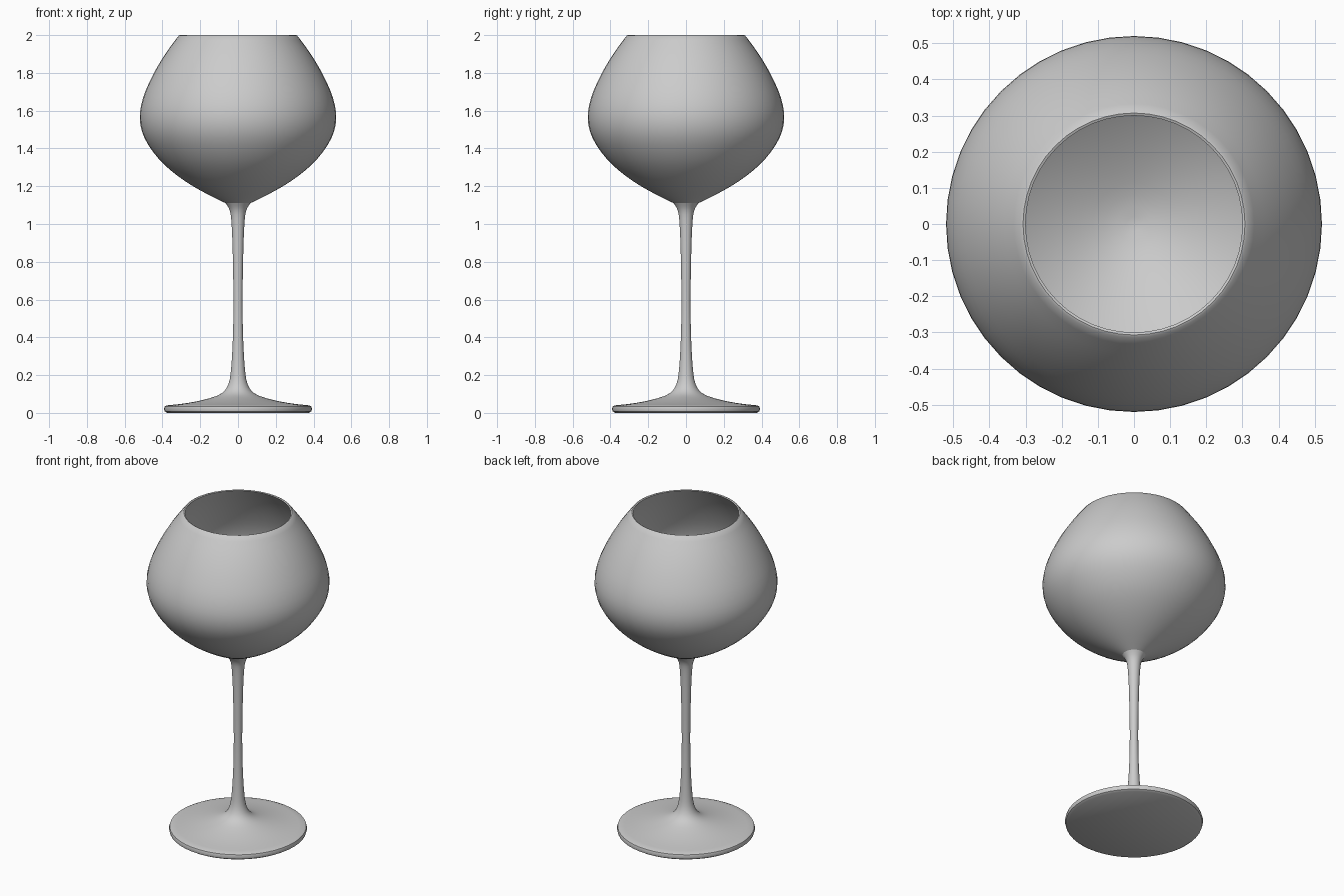
import bpy, bmesh, math

if "Cube" in bpy.data.objects:
    bpy.data.objects.remove(bpy.data.objects["Cube"])

SIDES = 48

glass = bpy.data.materials.new("pale grey glass")
glass.diffuse_color = (0.6, 0.6, 0.6, 1)
glass.use_nodes = True
glass.node_tree.nodes["Principled BSDF"].inputs["Base Color"].default_value = glass.diffuse_color


def smooth_curve(pts, steps=3):
    """Catmull-Rom curve through the (radius, height) points."""
    out = []
    for i in range(len(pts) - 1):
        p0, p1, p2 = pts[max(i - 1, 0)], pts[i], pts[i + 1]
        p3 = pts[min(i + 2, len(pts) - 1)]
        for s in range(steps):
            t = s / steps
            out.append(tuple(0.5 * (2 * b + (c - a) * t + (2 * a - 5 * b + 4 * c - d) * t * t
                                    + (3 * b - a - 3 * c + d) * t ** 3)
                             for a, b, c, d in zip(p0, p1, p2, p3)))
    return out + [pts[-1]]


def lathe(name, profile):
    """Spin a profile around z; points on the axis become poles."""
    bm = bmesh.new()
    verts = [bm.verts.new((r, 0, z)) for r, z in profile]
    edges = [bm.edges.new(pair) for pair in zip(verts, verts[1:])]
    bmesh.ops.spin(bm, geom=verts + edges, cent=(0, 0, 0), axis=(0, 0, 1),
                   angle=math.tau, steps=SIDES)
    bmesh.ops.remove_doubles(bm, verts=bm.verts, dist=0.0005)
    bmesh.ops.recalc_face_normals(bm, faces=bm.faces)
    mesh = bpy.data.meshes.new(name)
    bm.to_mesh(mesh)
    bm.free()
    mesh.materials.append(glass)
    ob = bpy.data.objects.new(name, mesh)
    bpy.context.collection.objects.link(ob)
    bpy.ops.object.select_all(action='DESELECT')
    ob.select_set(True)
    bpy.context.view_layer.objects.active = ob
    bpy.ops.object.shade_smooth_by_angle(angle=math.radians(40))


# Bowl: outer wall, thin rim, inner wall down to the axis
outer = smooth_curve([(0.065, 1.11), (0.20, 1.178), (0.32, 1.255), (0.42, 1.345),
                      (0.495, 1.455), (0.52, 1.56), (0.502, 1.67), (0.45, 1.79),
                      (0.385, 1.90), (0.314, 1.997)])
inner = smooth_curve([(0.30, 1.997), (0.371, 1.90), (0.435, 1.79), (0.486, 1.67),
                      (0.504, 1.56), (0.48, 1.46), (0.41, 1.36), (0.31, 1.275),
                      (0.19, 1.20), (0.08, 1.15), (0, 1.135)])
lathe("bowl", outer + [(0.307, 2.0)] + inner)

# Stem flaring into the foot, with a flat underside
stem = smooth_curve([(0.065, 1.11), (0.043, 1.07), (0.034, 1.00), (0.028, 0.85),
                     (0.024, 0.60), (0.027, 0.40), (0.036, 0.24), (0.05, 0.155),
                     (0.085, 0.105), (0.16, 0.075), (0.27, 0.052), (0.375, 0.04)])
edge = [(0.388, 0.035), (0.392, 0.022), (0.388, 0.008), (0.375, 0.0), (0, 0.0)]
lathe("stem_and_foot", stem + edge)
